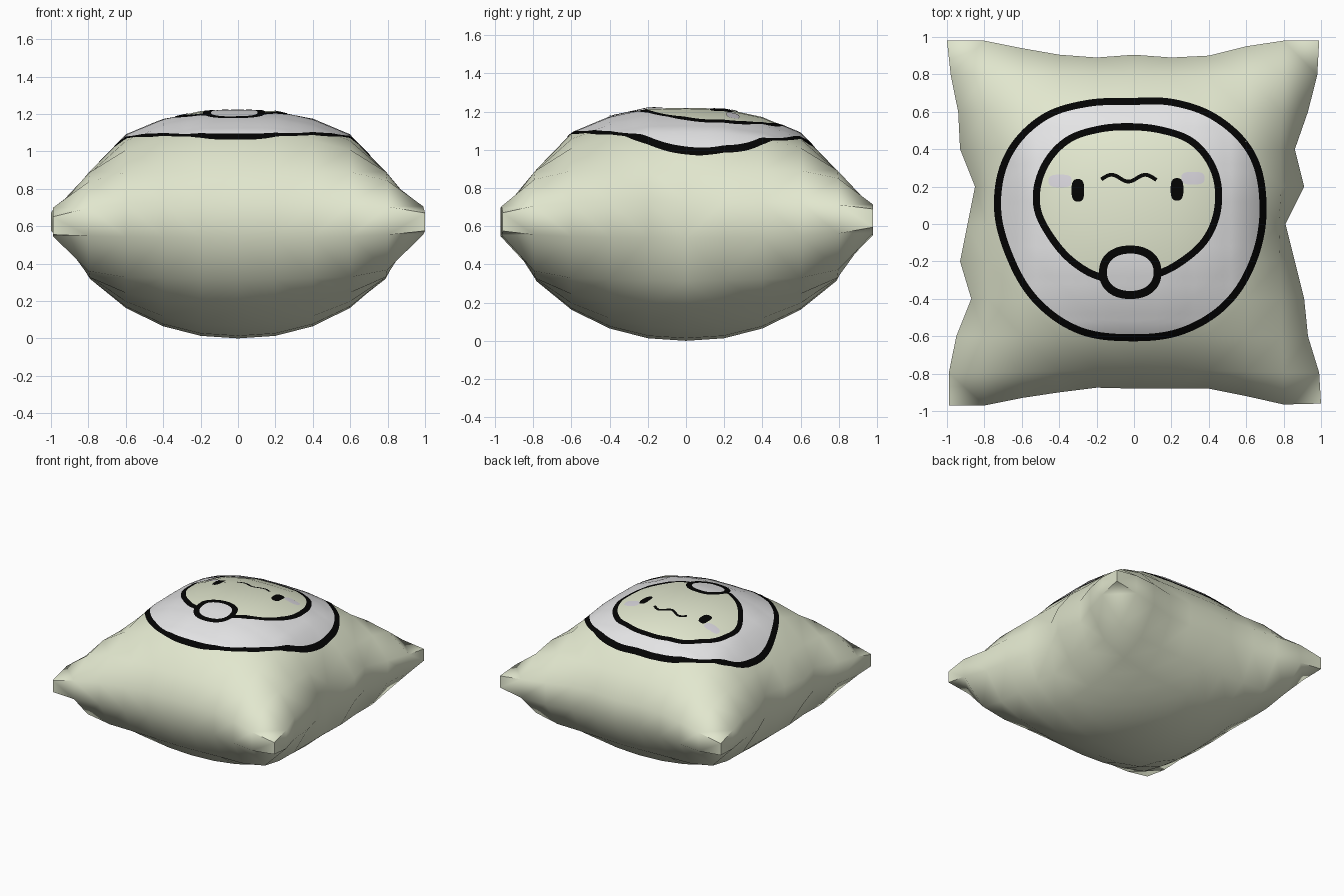
import bpy, bmesh, math
from mathutils import Vector
from mathutils.bvhtree import BVHTree

if "Cube" in bpy.data.objects:
    bpy.data.objects.remove(bpy.data.objects["Cube"])


def material(name, rgb):
    m = bpy.data.materials.new(name)
    m.diffuse_color = (*rgb, 1)
    m.use_nodes = True
    m.node_tree.nodes["Principled BSDF"].inputs["Base Color"].default_value = m.diffuse_color
    return m


GREEN = material("pale_green", (0.76, 0.80, 0.62))
WHITE = material("soft_white", (0.78, 0.78, 0.79))
BLACK = material("black", (0.001, 0.001, 0.001))
BLUSH = material("pale_lilac", (0.68, 0.66, 0.71))

# Cushion: seam outline offsets sampled at eleven stations, -1 to 1
N = 10
RIGHT = [1, .99, .93, .91, .86, .81, .91, .86, .93, .98, .99]
LEFT = [.99, .99, .95, .87, .93, .89, .85, .93, .94, .98, 1]
BACK = [.98, .98, .94, .905, .89, .905, .89, .9, .95, .98, .98]
FRONT = [.97, .97, .93, .9, .875, .88, .88, .88, .92, .965, .96]
TOP_SWELL = [1, .99, .9, .73, .34, 0]
BOTTOM_SWELL = [1, .975, .88, .70, .42, 0]


def cushion_point(i, j, top):
    u, v = i / 5 - 1, j / 5 - 1
    x = u * (1 + abs(u) ** 8 * ((RIGHT if u > 0 else LEFT)[j] - 1))
    y = v * (1 + abs(v) ** 8 * ((BACK if v > 0 else FRONT)[i] - 1))
    pinch = min(abs(u), abs(v)) ** 4
    swell = TOP_SWELL if top else BOTTOM_SWELL
    a, b = swell[abs(i - 5)], swell[abs(j - 5)]
    s = a * b * (1 + 5 * ((1 - a) * (1 - b)) ** 1.5)     # fuller corners
    z = .73 - .06 * pinch + .49 * s if top else .54 + .035 * pinch - .54 * s
    return x, y, z + .01 * pinch * (u + v)


bm = bmesh.new()
sheets = []
for top in (True, False):
    g = [[bm.verts.new(cushion_point(i, j, top)) for j in range(N + 1)] for i in range(N + 1)]
    sheets.append(g)
    for i in range(N):
        for j in range(N):
            bm.faces.new((g[i][j], g[i + 1][j], g[i + 1][j + 1], g[i][j + 1]))
# Side band joining the two sheets
rim = ([(i, 0) for i in range(N)] + [(N, j) for j in range(N)]
       + [(i, N) for i in range(N, 0, -1)] + [(0, j) for j in range(N, 0, -1)])
for (a, b), (c, d) in zip(rim, rim[1:] + rim[:1]):
    t, l = sheets
    bm.faces.new((t[a][b], t[c][d], l[c][d], l[a][b]))
bmesh.ops.recalc_face_normals(bm, faces=bm.faces)
bmesh.ops.triangulate(bm, faces=bm.faces)
tree = BVHTree.FromBMesh(bm)
mesh = bpy.data.meshes.new("cushion")
bm.to_mesh(mesh)
bm.free()
mesh.materials.append(GREEN)
cushion = bpy.data.objects.new("cushion", mesh)
bpy.context.collection.objects.link(cushion)
bpy.context.view_layer.objects.active = cushion
cushion.select_set(True)
bpy.ops.object.shade_smooth_by_angle(angle=math.radians(65))


def height(x, y):
    return tree.ray_cast(Vector((x, y, 3)), Vector((0, 0, -1)))[0].z


def plate(name, curves, mat, lift, closed=True):
    """Skin a list of equal-length 2D curves and lay the sheet on the cushion."""
    bm = bmesh.new()
    rows = [[bm.verts.new((x, y, height(x, y) + lift)) for x, y in c] for c in curves]
    n = len(curves[0])
    for r, s in zip(rows, rows[1:]):
        for k in range(n if closed else n - 1):
            q = (k + 1) % n
            bm.faces.new((r[k], r[q], s[q], s[k]))
    bmesh.ops.remove_doubles(bm, verts=bm.verts, dist=1e-5)
    bm.normal_update()
    for f in bm.faces:
        f.smooth = True
        if f.normal.z < 0:
            f.normal_flip()
    me = bpy.data.meshes.new(name)
    bm.to_mesh(me)
    bm.free()
    me.materials.append(mat)
    # shade with the rounded cushion surface
    d = .08
    me.normals_split_custom_set_from_vertices([
        Vector((height(v.co.x - d, v.co.y) - height(v.co.x + d, v.co.y),
                height(v.co.x, v.co.y - d) - height(v.co.x, v.co.y + d), 2 * d)).normalized()
        for v in me.vertices])
    bpy.context.collection.objects.link(bpy.data.objects.new(name, me))


def smooth_radius(radii, t):
    """Closed cubic interpolation of equally spaced radii, t in 0..1."""
    n = len(radii)
    k = int(t * n)
    f = t * n - k
    a, b, c, d = (radii[(k + o) % n] for o in (-1, 0, 1, 2))
    return b + .5 * f * (c - a + f * (2 * a - 5 * b + 4 * c - d + f * (3 * (b - c) + d - a)))


def polar(radii, offset, n=192):
    return [(-.02 + (smooth_radius(radii, k / n) + offset) * math.cos(2 * math.pi * k / n),
             .1 + (smooth_radius(radii, k / n) + offset) * math.sin(2 * math.pi * k / n))
            for k in range(n)]


def blend(a, b, steps):
    return [[(p[0] + (q[0] - p[0]) * s / steps, p[1] + (q[1] - p[1]) * s / steps)
             for p, q in zip(a, b)] for s in range(steps + 1)]


def oval(cx, cy, rx, ry, power=2.0, n=64):
    pts = []
    for k in range(n):
        c, s = math.cos(2 * math.pi * k / n), math.sin(2 * math.pi * k / n)
        pts.append((cx + rx * math.copysign(abs(c) ** (2 / power), c),
                    cy + ry * math.copysign(abs(s) ** (2 / power), s)))
    return pts


def disc(name, cx, cy, rx, ry, mat, lift, power=2.0):
    edge = oval(cx, cy, rx, ry, power)
    plate(name, blend(edge, [(cx, cy)] * len(edge), 8), mat, lift)


# Hood and face outlines: radii every 22.5 degrees
HOOD = [.71, .705, .655, .595, .555, .59, .66, .705, .71, .70, .715, .722, .708, .727, .735, .72]
FACE = [.47, .485, .475, .435, .42, .44, .485, .505, .50, .455, .43, .415, .39, .395, .41, .445]
W = .019
plate("hood_outline", blend(polar(HOOD, W), polar(HOOD, -W), 2), BLACK, .004)
plate("hood_band", blend(polar(HOOD, -W), polar(FACE, W), 12), WHITE, .004)
plate("face_outline", blend(polar(FACE, W), polar(FACE, -W), 2), BLACK, .004)

# Round muzzle
disc("muzzle", -.02, -.258, .13, .105, WHITE, .007, 2.2)
plate("muzzle_outline", blend(oval(-.02, -.258, .167, .143, 2.2),
                              oval(-.02, -.258, .125, .10, 2.2), 3), BLACK, .0075)

# Cheeks and eyes
for side, cx, cy, ex, ey in (("left", -.395, .23, -.30, .18), ("right", .315, .245, .23, .185)):
    disc(side + "_cheek", cx, cy, .062, .034, BLUSH, .004, 3)
    disc(side + "_eye", ex, ey, .034, .06, BLACK, .006, 2.8)

# Wavy mouth line, stroked at constant width
wave = {o: [] for o in (-.01, 0, .01)}
for k in range(49):
    x = -.175 + .295 * k / 48
    p = 2 * math.pi * (x + .12) / .18
    slope = -.018 * math.sin(p) * 2 * math.pi / .18
    length = math.hypot(1, slope)
    for o, pts in wave.items():
        pts.append((x - o * slope / length, .245 + .018 * math.cos(p) + o / length))
plate("mouth", list(wave.values()), BLACK, .004, closed=False)
